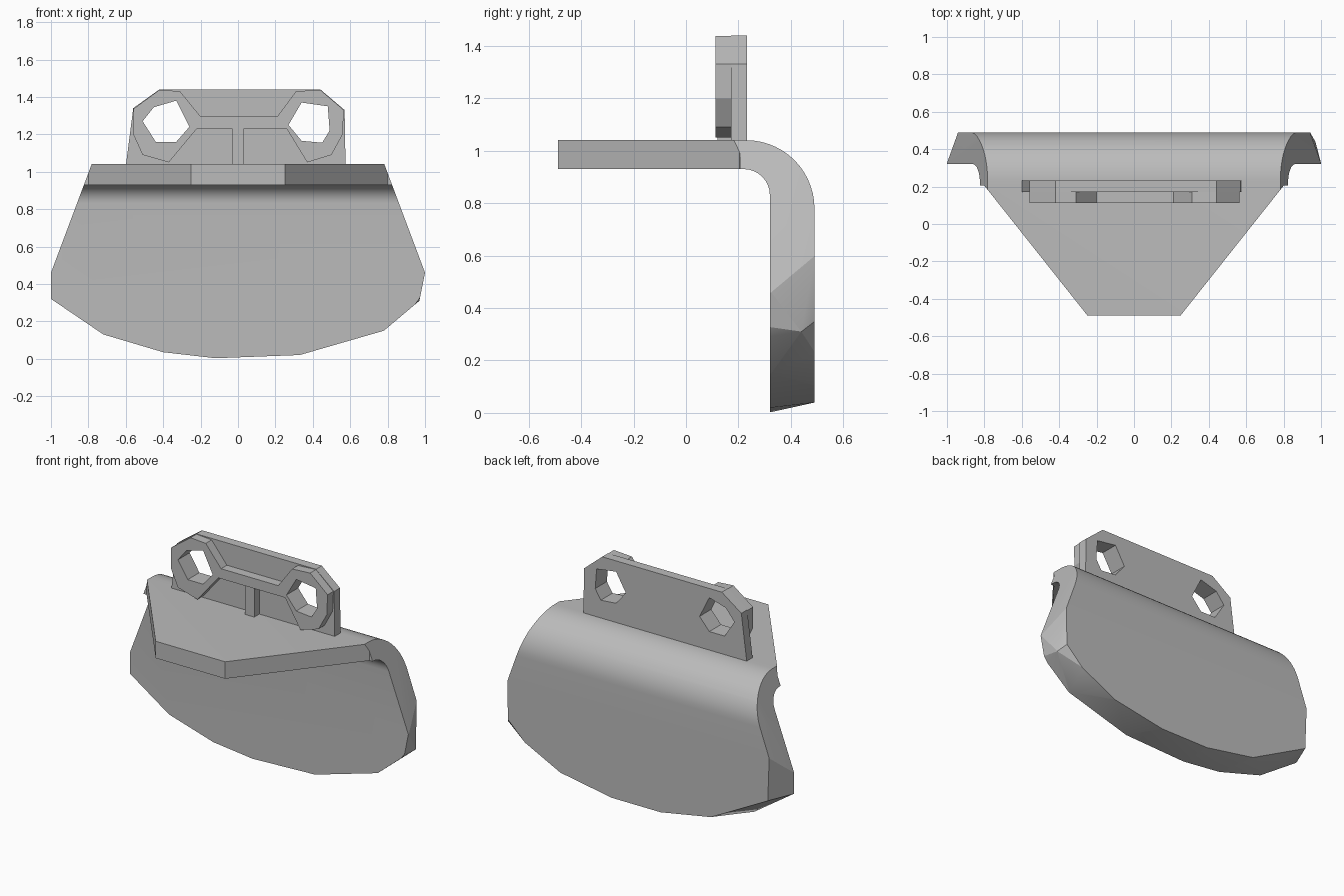
import bpy, bmesh
from math import sin, cos, pi, radians
from mathutils import Vector

if "Cube" in bpy.data.objects:
    bpy.data.objects.remove(bpy.data.objects["Cube"])

grey = bpy.data.materials.new("plain grey")
grey.use_nodes = True
grey.diffuse_color = (0.5, 0.5, 0.5, 1)
grey.node_tree.nodes["Principled BSDF"].inputs["Base Color"].default_value = (0.5, 0.5, 0.5, 1)


def finish(bm, name):
    bmesh.ops.recalc_face_normals(bm, faces=bm.faces)
    mesh = bpy.data.meshes.new(name)
    bm.to_mesh(mesh)
    bm.free()
    mesh.materials.append(grey)
    obj = bpy.data.objects.new(name, mesh)
    bpy.context.collection.objects.link(obj)
    return obj


def prism(name, outline, axis, start, end):
    """Extrude a flat outline along one axis."""
    bm = bmesh.new()
    verts = []
    for a, b in outline:
        co = [a, b]
        co.insert(axis, start)
        verts.append(bm.verts.new(co))
    face = bm.faces.new(verts)
    new = bmesh.ops.extrude_face_region(bm, geom=[face])["geom"]
    shift = Vector((0, 0, 0))
    shift[axis] = end - start
    bmesh.ops.translate(bm, vec=shift, verts=[v for v in new if isinstance(v, bmesh.types.BMVert)])
    return finish(bm, name)


def hull(name, points):
    bm = bmesh.new()
    for p in points:
        bm.verts.new(p)
    res = bmesh.ops.convex_hull(bm, input=bm.verts)
    loose = set(res["geom_interior"] + res["geom_unused"])
    bmesh.ops.delete(bm, geom=[v for v in loose if isinstance(v, bmesh.types.BMVert)], context="VERTS")
    return finish(bm, name)


def combine(obj, tool, operation):
    tool.hide_render = True
    mod = obj.modifiers.new("combine", "BOOLEAN")
    mod.operation = operation
    mod.solver = "EXACT"
    mod.object = tool
    bpy.context.view_layer.objects.active = obj
    bpy.ops.object.modifier_apply(modifier=mod.name)
    bpy.data.objects.remove(tool)


def arc(cy, cz, r, steps, reverse=False):
    pts = [(cy + r * sin(pi / 2 * i / steps), cz + r * cos(pi / 2 * i / steps)) for i in range(steps + 1)]
    return pts[::-1] if reverse else pts


# Bent plate: side profile with a rounded outer and inner corner
profile = [(-0.49, 0.93), (-0.49, 1.04)] + arc(0.23, 0.78, 0.26, 14) + [(0.49, -0.1), (0.32, -0.1)]
profile += arc(0.22, 0.83, 0.1, 8, True)
bent_plate = prism("bent_plate", profile, 0, -1.2, 1.2)

# Trim to the curved flap outline, tapering toward the back
front = [(-0.76, 1.1), (-0.82, 0.94), (-1, 0.46), (-1, 0.32), (-0.72, 0.13), (-0.4, 0.035), (-0.12, 0.003),
         (0.33, 0.02), (0.78, 0.15), (1, 0.46), (0.82, 0.94), (0.76, 1.1)]
back = [(-0.76, 1.1), (-0.78, 0.97), (-0.835, 0.83), (-0.94, 0.6), (-0.93, 0.32), (-0.52, 0.105), (-0.16, 0.04),
        (0.19, 0.04), (0.56, 0.105), (0.81, 0.23), (0.935, 0.35), (0.94, 0.6), (0.83, 0.83),
        (0.78, 0.97), (0.76, 1.1)]
points = [(x, y, z) for y in (-0.6, 0.325) for x, z in front]
points += [(x, 0.492, z) for x, z in back] + [(0.97, 0.44, 0.31)]
combine(bent_plate, hull("flap_trim", points), "INTERSECT")

# Trim the horizontal shelf to a trapezoid
half = [(0.25, -0.488), (0.8, 0.205), (1.2, 0.215), (1.2, 0.7)]
plan = half + [(-x, y) for x, y in reversed(half)]
combine(bent_plate, prism("shelf_trim", plan, 2, -0.3, 1.3), "INTERSECT")

# Upright bracket: backing plate
back_outline = [(-0.6, 1.03), (-0.56, 1.34), (-0.42, 1.44), (0.44, 1.44), (0.57, 1.33), (0.575, 1.03)]
bracket = prism("bracket", back_outline, 1, 0.172, 0.232)

# Raised front frame: two rings joined by a crossbar
frame_outline = [(-0.56, 1.335), (-0.42, 1.438), (-0.31, 1.43), (-0.2, 1.295), (0.21, 1.295), (0.31, 1.43),
                 (0.44, 1.438), (0.565, 1.33), (0.56, 1.2), (0.5, 1.09), (0.37, 1.05), (0.26, 1.23),
                 (-0.22, 1.23), (-0.37, 1.05), (-0.51, 1.09), (-0.56, 1.2)]
combine(bracket, prism("frame", frame_outline, 1, 0.112, 0.19), "UNION")

# Central rib under the crossbar
rib = [(-0.033, 1.03), (-0.033, 1.25), (0.033, 1.25), (0.033, 1.03)]
combine(bracket, prism("rib", rib, 1, 0.12, 0.19), "UNION")

# Ring openings
left_hole = [(0.27, 1.25), (0.34, 1.37), (0.48, 1.35), (0.49, 1.22), (0.45, 1.155), (0.34, 1.165)]
right_hole = [(-0.51, 1.27), (-0.45, 1.345), (-0.33, 1.38), (-0.26, 1.24), (-0.33, 1.16), (-0.44, 1.16)]
for outline in (left_hole, right_hole):
    combine(bracket, prism("opening", outline, 1, 0, 0.4), "DIFFERENCE")

# Smooth the bend, keep the hard edges
for obj in (bent_plate, bracket):
    bpy.ops.object.select_all(action="DESELECT")
    obj.select_set(True)
    bpy.context.view_layer.objects.active = obj
    bpy.ops.object.shade_smooth_by_angle(angle=radians(18))
